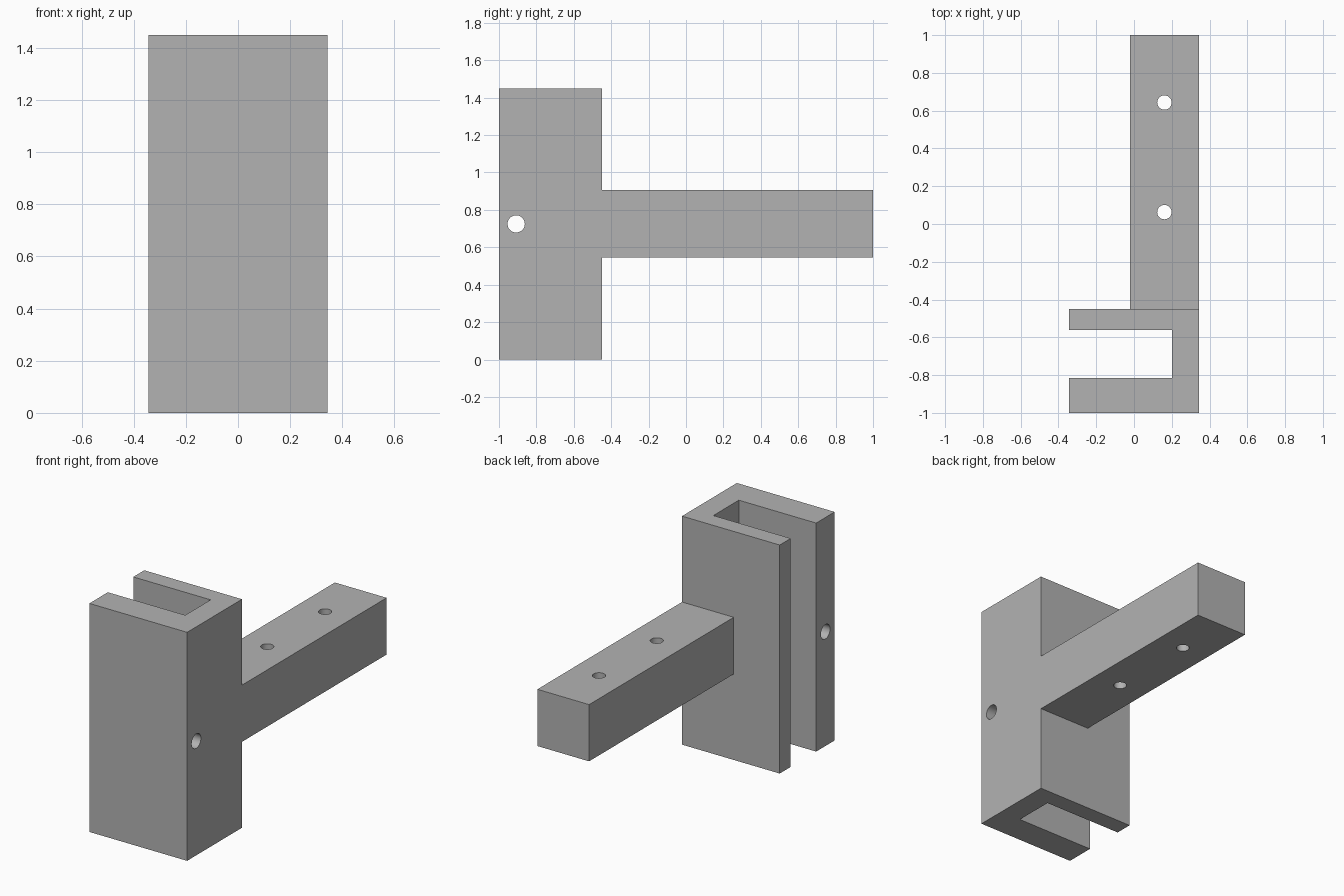
import bpy
import bmesh
from math import pi
from mathutils import Matrix, Vector

cube = bpy.data.objects.get("Cube")
if cube:
    bpy.data.objects.remove(cube, do_unlink=True)

grey = bpy.data.materials.new("plain grey")
grey.use_nodes = True
colour = (0.45, 0.45, 0.45, 1)
grey.diffuse_color = colour
grey.node_tree.nodes["Principled BSDF"].inputs["Base Color"].default_value = colour

HEIGHT = 1.45
SIDE = 0.343          # half width of the clamp
MID = HEIGHT / 2


def add_object(name, bm):
    bmesh.ops.recalc_face_normals(bm, faces=bm.faces)
    mesh = bpy.data.meshes.new(name)
    bm.to_mesh(mesh)
    bm.free()
    mesh.materials.append(grey)
    obj = bpy.data.objects.new(name, mesh)
    bpy.context.collection.objects.link(obj)
    return obj


def extrude(name, outline, bottom, top):
    bm = bmesh.new()
    face = bm.faces.new([bm.verts.new((x, y, bottom)) for x, y in outline])
    result = bmesh.ops.extrude_face_region(bm, geom=[face])
    verts = [v for v in result["geom"] if isinstance(v, bmesh.types.BMVert)]
    bmesh.ops.translate(bm, verts=verts, vec=(0, 0, top - bottom))
    return add_object(name, bm)


def cut(target, tool, operation):
    mod = target.modifiers.new(tool.name, "BOOLEAN")
    mod.operation = operation
    mod.solver = "EXACT"
    mod.object = tool
    bpy.context.view_layer.objects.active = target
    bpy.ops.object.modifier_apply(modifier=mod.name)
    bpy.data.objects.remove(tool, do_unlink=True)


def drill(target, centre, radius, axis):
    bm = bmesh.new()
    turn = Vector((0, 0, 1)).rotation_difference(Vector(axis)).to_matrix().to_4x4()
    bmesh.ops.create_cone(bm, cap_ends=True, segments=48, radius1=radius,
                          radius2=radius, depth=2,
                          matrix=Matrix.Translation(centre) @ turn)
    cut(target, add_object("drill", bm), "DIFFERENCE")


# U-shaped clamp, open towards -x
bracket = extrude("clamp_bracket", [
    (-SIDE, -1), (SIDE, -1), (SIDE, -0.45), (-SIDE, -0.45),
    (-SIDE, -0.56), (0.2, -0.56), (0.2, -0.815), (-SIDE, -0.815)], 0, HEIGHT)

# Square arm, overlapping the back plate so that the union is clean
arm = extrude("arm", [(-0.02, -0.5), (SIDE, -0.5), (SIDE, 1), (-0.02, 1)],
              MID - 0.18, MID + 0.18)
cut(bracket, arm, "UNION")

# Cross hole through the front jaw, and two upright holes in the arm
drill(bracket, (0, -0.908, MID), 0.046, (1, 0, 0))
for y in (0.063, 0.643):
    drill(bracket, (0.161, y, MID), 0.038, (0, 0, 1))

# Smooth hole walls, sharp edges elsewhere
bpy.ops.object.select_all(action="DESELECT")
bracket.select_set(True)
bpy.context.view_layer.objects.active = bracket
bpy.ops.object.shade_smooth_by_angle(angle=pi / 6)
